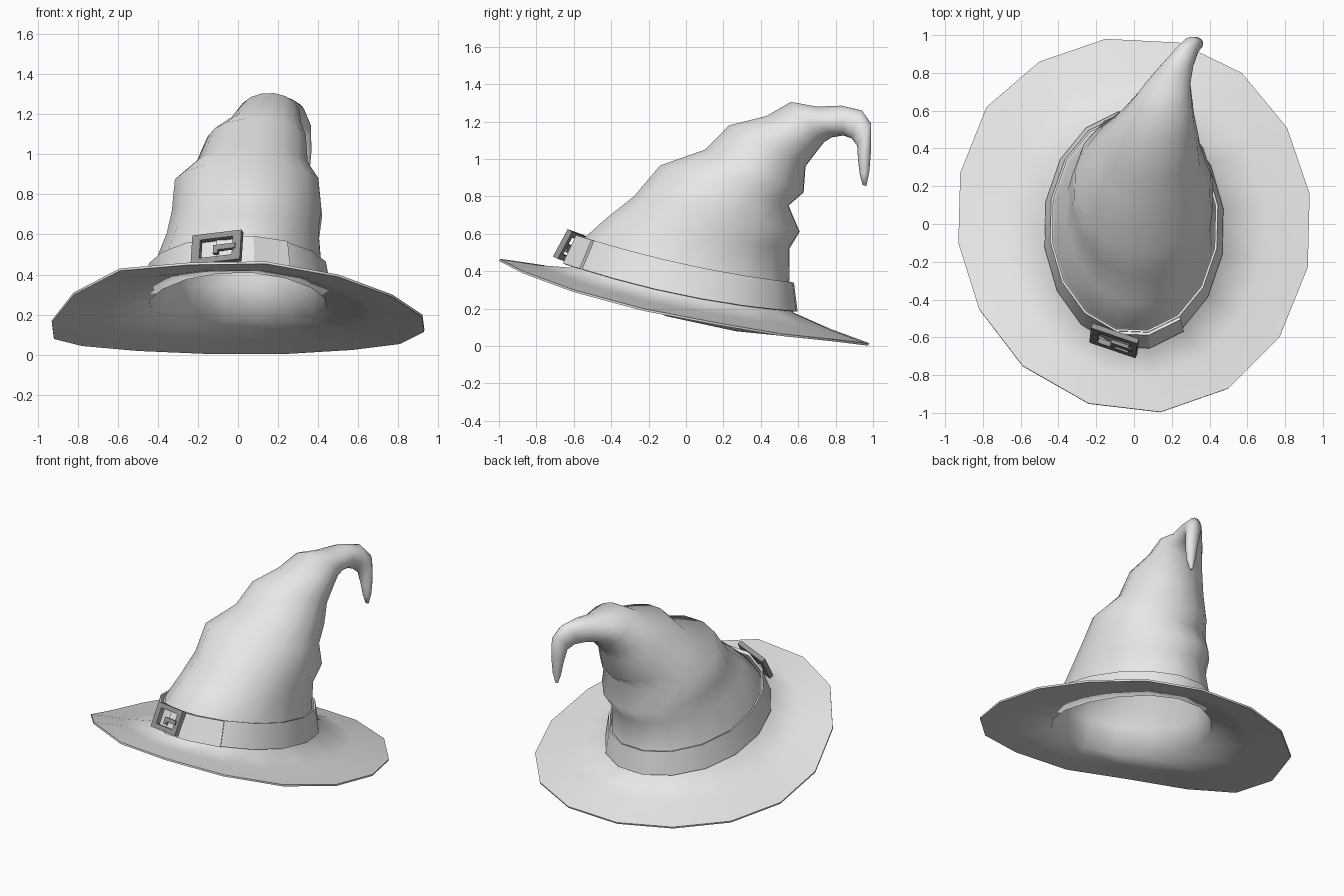
import bpy, bmesh, math
from mathutils import Vector, Matrix

if "Cube" in bpy.data.objects:
    bpy.data.objects.remove(bpy.data.objects["Cube"])

N = 16
PHASE = math.radians(9.5)


def material(name, v):
    m = bpy.data.materials.new(name)
    m.diffuse_color = (v, v, v, 1)
    m.use_nodes = True
    m.node_tree.nodes["Principled BSDF"].inputs["Base Color"].default_value = m.diffuse_color
    return m


CLOTH = material("light grey cloth", 0.8)
METAL = material("dark grey metal", 0.3)


def finish(bm, name, mat, thickness=0, angle=60):
    me = bpy.data.meshes.new(name)
    bm.to_mesh(me)
    bm.free()
    ob = bpy.data.objects.new(name, me)
    bpy.context.collection.objects.link(ob)
    me.materials.append(mat)
    bpy.ops.object.select_all(action='DESELECT')
    ob.select_set(True)
    bpy.context.view_layer.objects.active = ob
    if thickness:
        s = ob.modifiers.new("thickness", 'SOLIDIFY')
        s.thickness = thickness
        s.offset = -1
        bpy.ops.object.modifier_apply(modifier=s.name)
    bpy.ops.object.shade_smooth_by_angle(angle=math.radians(angle))
    return ob


def ring(fy, fz, by, bz, xc, w, sag=0.0, grow=0.0):
    """Tilted oval through a front and a back point, with half width w."""
    front, back = Vector((xc, fy, fz)), Vector((xc, by, bz))
    mid, half = (front + back) / 2, (back - front) / 2
    half *= 1.01 + grow / half.length
    pts = []
    for i in range(N):
        a = PHASE + math.tau * i / N
        p = mid + half * math.sin(a)
        p.x += (w + grow) * math.cos(a)
        p.z -= sag * math.cos(a) ** 2
        pts.append(p)
    return pts


def loft(rings, closed=True, tip=False):
    bm = bmesh.new()
    vs = [[bm.verts.new(p) for p in r] for r in rings]
    n = len(vs[0])
    for lo, hi in zip(vs, vs[1:]):
        for i in range(n if closed else n - 1):
            j = (i + 1) % n
            bm.faces.new((lo[i], lo[j], hi[j], hi[i]))
    if tip:
        bm.faces.new(vs[-1])
    return bm


# Brim rim, counter-clockwise from the right side
RIM = [(.93, .16, .125), (.81, .51, .065), (.57, .80, .035), (.24, .96, .015),
       (-.15, .98, .015), (-.50, .86, .03), (-.78, .62, .055), (-.92, .27, .09),
       (-.93, -.10, .17), (-.82, -.45, .31), (-.59, -.75, .43), (-.24, -.95, .46),
       (.14, -.995, .465), (.50, -.87, .40), (.77, -.60, .30), (.92, -.23, .20)]

# Crown: front y, front z, back y, back z, centre x, half width, sag
CROWN = [(-.62, .42, .575, .18, 0, .455, .04),
         (-.55, .575, .555, .34, 0, .425, .03),
         (-.42, .69, .555, .52, .025, .385, .01),
         (-.28, .80, .61, .61, .045, .38),
         (-.14, .965, .55, .75, .045, .365),
         (.10, 1.05, .63, .82, .07, .285),
         (.23, 1.18, .64, .96, .095, .25),
         (.43, 1.23, .70, 1.04, .13, .19),
         (.56, 1.305, .74, 1.09, .155, .155),
         (.70, 1.28, .78, 1.115, .18, .12),
         (.83, 1.285, .84, 1.125, .225, .09),
         (.94, 1.26, .885, 1.11, .275, .065),
         (.99, 1.19, .915, 1.07, .31, .055),
         (.99, 1.05, .92, .99, .325, .042),
         (.98, .93, .93, .91, .33, .028),
         (.965, .855, .945, .86, .33, .01)]

# Brim and crown in one shell
rim = [Vector(p) for p in RIM]
base = ring(*CROWN[0])
middle = [r.lerp(b, 0.5) - Vector((0, 0, .008)) for r, b in zip(rim, base)]
hat = finish(loft([rim, middle, base] + [ring(*c) for c in CROWN[1:]], tip=True),
             "hat_brim_and_crown", CLOTH, 0.012, 80)

# Band around the foot of the crown
LOW = (-.62, .435, .575, .19, 0, .455, .04)
HIGH = (-.55, .585, .555, .345, 0, .425, .03)
finish(loft([ring(*LOW, grow=.025), ring(*HIGH, grow=.025)]), "band", CLOTH, 0.012, 40)

# Overlapping band end, running from the buckle to the right
finish(loft([ring(*LOW, grow=.042)[11:14], ring(*HIGH, grow=.042)[11:14]], closed=False),
       "band_end", CLOTH, 0.016, 20)

# Buckle: four frame bars and a tongue in a plane tilted along the band
u = Vector((.25, -.085, .03)).normalized()
v = Vector((.0, .09, .16))
v = (v - u * v.dot(u)).normalized()
n = u.cross(v)
o = Vector((-.105, -.618, .53))
FRAME = Matrix(((u.x, v.x, n.x, o.x), (u.y, v.y, n.y, o.y),
                (u.z, v.z, n.z, o.z), (0, 0, 0, 1)))


def bar(bm, x, y, sx, sy, depth=.03, lift=0.0):
    m = FRAME @ Matrix.Translation((x, y, lift)) @ Matrix.Diagonal((sx, sy, depth, 1))
    bmesh.ops.create_cube(bm, size=1, matrix=m)


bm = bmesh.new()
for s in (-1, 1):
    bar(bm, s * .108, 0, .044, .165)
    bar(bm, 0, s * .067, .172, .031)
finish(bm, "buckle_frame", METAL, angle=30)
bm = bmesh.new()
bar(bm, .045, -.005, .115, .028, .02, .012)
bar(bm, .0, -.022, .025, .03, .02, .012)
finish(bm, "buckle_tongue", METAL, angle=30)
